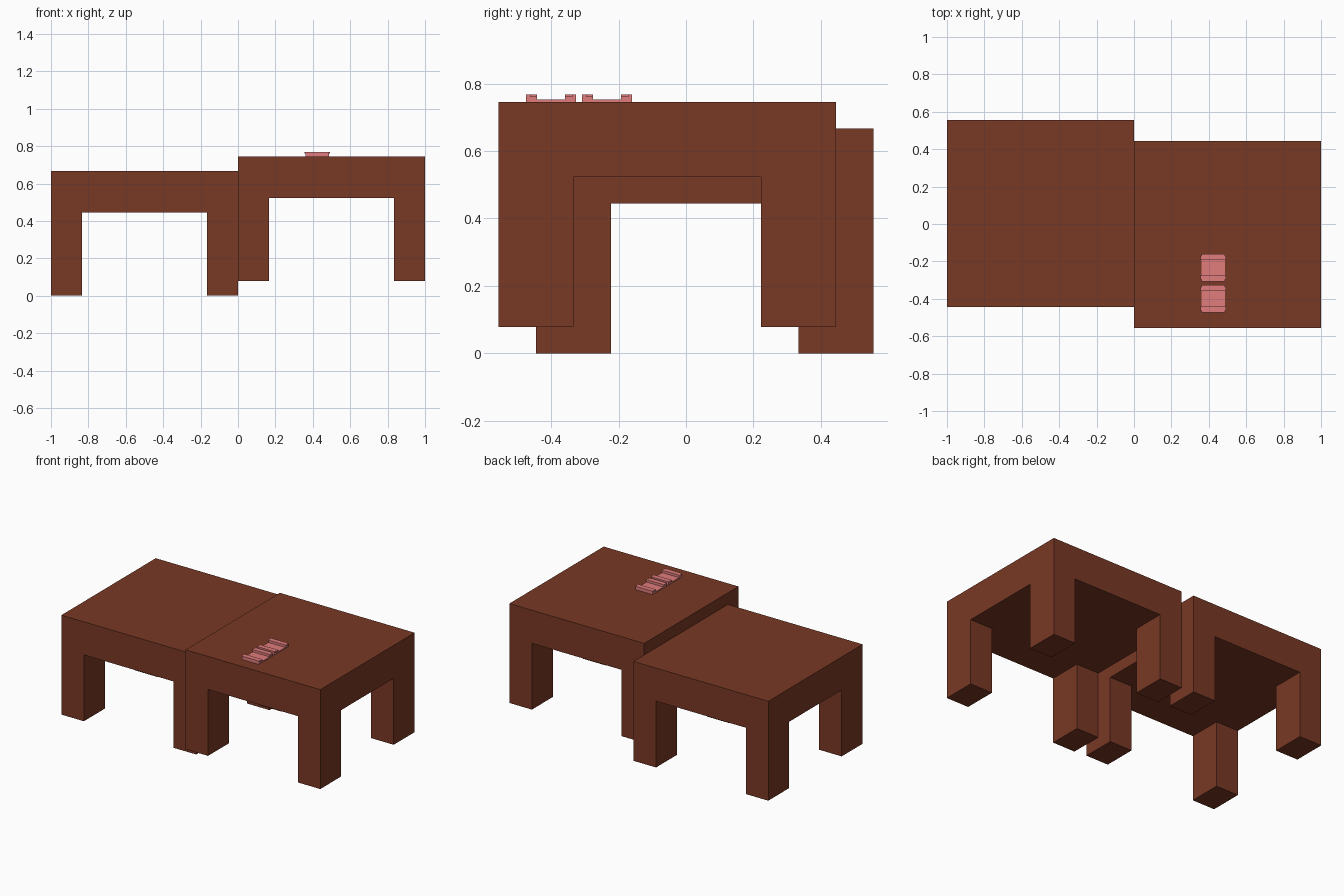
import bpy, bmesh
from math import radians
from mathutils import Vector, Matrix

if "Cube" in bpy.data.objects:
    bpy.data.objects.remove(bpy.data.objects["Cube"])


def material(name, color):
    m = bpy.data.materials.new(name)
    m.diffuse_color = (*color, 1)
    m.use_nodes = True
    m.node_tree.nodes["Principled BSDF"].inputs["Base Color"].default_value = m.diffuse_color
    return m


def add_object(name, bm, mat, loc=(0, 0, 0)):
    bmesh.ops.recalc_face_normals(bm, faces=bm.faces)
    me = bpy.data.meshes.new(name)
    bm.to_mesh(me)
    bm.free()
    me.materials.append(mat)
    ob = bpy.data.objects.new(name, me)
    ob.location = loc
    bpy.context.collection.objects.link(ob)
    return ob


def add_box(bm, lo, hi):
    lo, hi = Vector(lo), Vector(hi)
    mat = Matrix.Translation((lo + hi) / 2) @ Matrix.Diagonal((*(hi - lo), 1))
    return bmesh.ops.create_cube(bm, size=1, matrix=mat)


def table(name, loc):
    # thick slab cut into a 3 x 3 grid, corner cells pulled down into legs
    bm = bmesh.new()
    add_box(bm, (-.5, -.5, TOP - SLAB), (.5, .5, TOP))
    for axis, cut in ((Vector((1, 0, 0)), .5 - LEG_X), (Vector((0, 1, 0)), .5 - LEG_Y)):
        for s in (-1, 1):
            bmesh.ops.bisect_plane(bm, geom=bm.verts[:] + bm.edges[:] + bm.faces[:],
                                   plane_co=axis * cut * s, plane_no=axis)
    bm.normal_update()
    corners = []
    for f in bm.faces:
        c = f.calc_center_median()
        if f.normal.z < -.5 and abs(c.x) > .5 - LEG_X and abs(c.y) > .5 - LEG_Y:
            corners.append(f)
    for f in corners:
        new = bmesh.ops.extrude_discrete_faces(bm, faces=[f])['faces'][0]
        bmesh.ops.translate(bm, verts=new.verts[:], vec=(0, 0, -(TOP - SLAB)))
    bmesh.ops.remove_doubles(bm, verts=bm.verts, dist=1e-5)
    bmesh.ops.dissolve_limit(bm, angle_limit=radians(1), verts=bm.verts, edges=bm.edges)
    add_object(name, bm, wood, loc)


def tray(name, loc):
    # thin plate with a raised rail along each side, capped by a wider lip
    bm = bmesh.new()
    add_box(bm, (-.063, -.055, 0), (.063, .055, .008))
    for s in (-1, 1):
        for x0, x1, y0, y1, z0, z1 in ((-.063, .063, .041, .074, 0, .016),
                                       (-.067, .069, .041, .063, .016, .024),
                                       (-.063, .063, .063, .074, .016, .024)):
            ya, yb = sorted((s * y0, s * y1))
            add_box(bm, (x0, ya, z0), (x1, yb, z1))
    add_object(name, bm, pink, loc)


TOP, SLAB, LEG_X, LEG_Y, STEP = .667, .222, .167, .222, .078
wood = material("brown", (.19, .04, .018))
pink = material("pink", (.75, .2, .2))

# two stepped tables side by side
table("left_table", (-.5, .056, 0))
table("right_table", (.5, -.056, STEP))

# pair of small trays on the raised table
for label, y in (("front", -.4), ("back", -.234)):
    tray(label + "_tray", (.423, y, TOP + STEP - .001))
